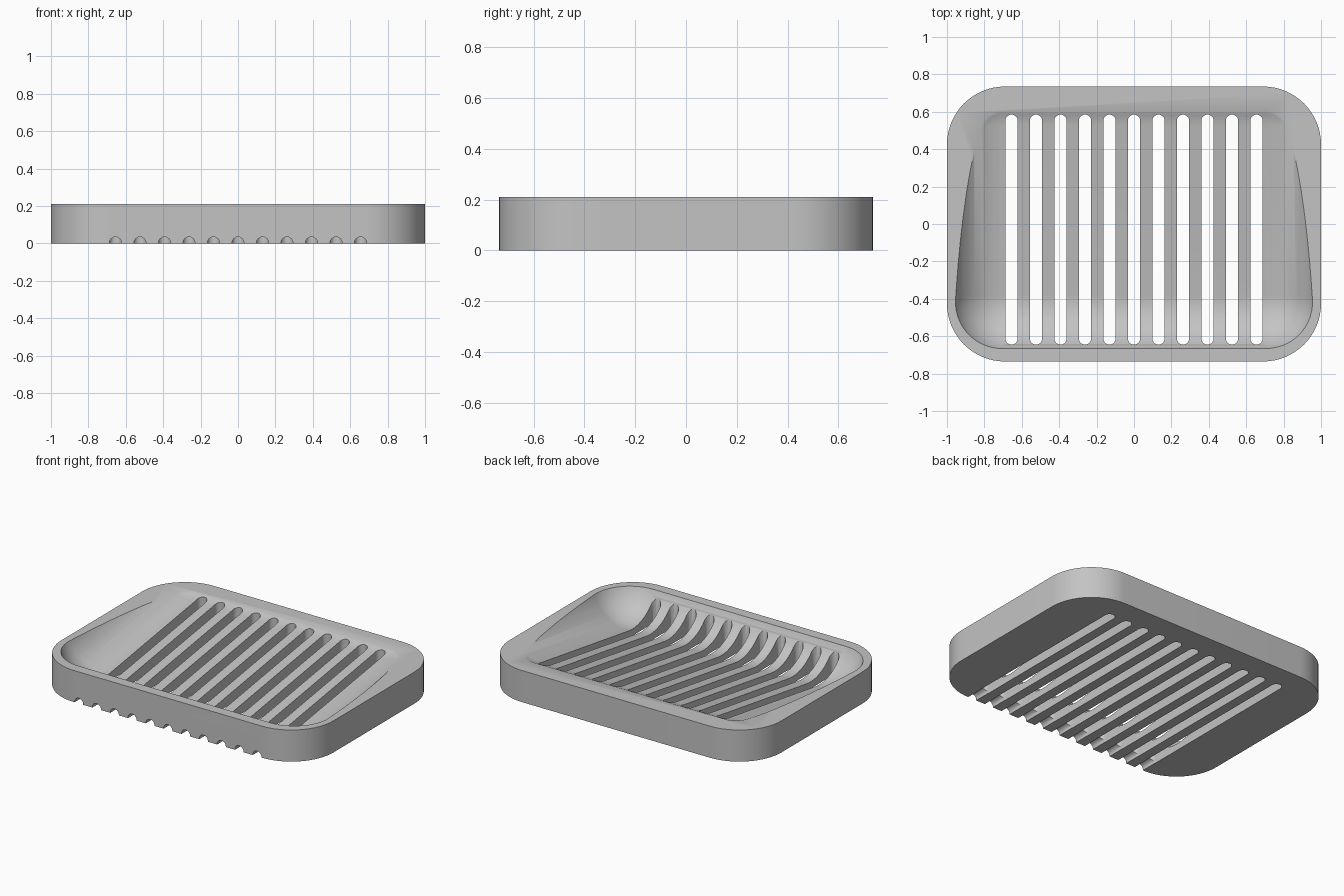
import bpy, bmesh, math
from mathutils import Matrix

if "Cube" in bpy.data.objects:
    bpy.data.objects.remove(bpy.data.objects["Cube"])

HEIGHT = 0.21
SLOTS = 11
SLOT_STEP = 0.131
SLOT_R = 0.033

grey = bpy.data.materials.new("plain grey")
grey.use_nodes = True
colour = (0.55, 0.55, 0.55, 1)
grey.diffuse_color = colour
grey.node_tree.nodes["Principled BSDF"].inputs["Base Color"].default_value = colour


def make_object(name, bm):
    bmesh.ops.recalc_face_normals(bm, faces=bm.faces)
    mesh = bpy.data.meshes.new(name)
    bm.to_mesh(mesh)
    bm.free()
    mesh.materials.append(grey)
    obj = bpy.data.objects.new(name, mesh)
    bpy.context.collection.objects.link(obj)
    return obj


def rounded_prism(bm, x0, x1, y0, y1, r, z0, z1, steps):
    """Closed upright prism with a rounded rectangle outline."""
    corners = [(x1 - r, y1 - r), (x0 + r, y1 - r), (x0 + r, y0 + r), (x1 - r, y0 + r)]
    outline = []
    for i, (cx, cy) in enumerate(corners):
        for k in range(steps + 1):
            a = math.pi / 2 * (i + k / steps)
            p = (cx + r * math.cos(a), cy + r * math.sin(a))
            if not outline or math.dist(p, outline[-1]) > 1e-4:
                outline.append(p)
    if math.dist(outline[0], outline[-1]) < 1e-4:
        outline.pop()
    low = [bm.verts.new((x, y, z0)) for x, y in outline]
    high = [bm.verts.new((x, y, z1)) for x, y in outline]
    bm.faces.new(low[::-1])
    bm.faces.new(high)
    for i in range(len(low)):
        bm.faces.new((low[i - 1], low[i], high[i], high[i - 1]))


def cut(target, cutter):
    mod = target.modifiers.new(cutter.name, 'BOOLEAN')
    mod.operation = 'DIFFERENCE'
    mod.solver = 'EXACT'
    mod.object = cutter
    bpy.context.view_layer.objects.active = target
    bpy.ops.object.modifier_apply(modifier=mod.name)
    bpy.data.objects.remove(cutter)


# Tray block with rounded corners
bm = bmesh.new()
rounded_prism(bm, -1, 1, -0.735, 0.735, 0.31, 0, HEIGHT, 16)
tray = make_object("soap_tray", bm)

# Sloping basin: hull around the points of four balls, lower at the front
bm = bmesh.new()
for x in (-0.706, 0.706):
    for y, z in ((-0.417, 0.315), (0.485, 0.453)):
        bmesh.ops.create_uvsphere(bm, u_segments=64, v_segments=48, radius=0.27,
                                  matrix=Matrix.Translation((x, y, z)))
bmesh.ops.delete(bm, geom=bm.edges[:] + bm.faces[:], context='EDGES_FACES')
bmesh.ops.convex_hull(bm, input=bm.verts[:])
bmesh.ops.delete(bm, geom=[v for v in bm.verts if not v.link_faces], context='VERTS')
cut(tray, make_object("basin_cutter", bm))

# Drain slots through the floor
slot_xs = [(i - (SLOTS - 1) / 2) * SLOT_STEP for i in range(SLOTS)]
bm = bmesh.new()
for x in slot_xs:
    rounded_prism(bm, x - SLOT_R, x + SLOT_R, -0.645, 0.585, SLOT_R, -0.1, 0.4, 6)
cut(tray, make_object("slot_cutter", bm))

# Arched drain grooves from the slots to the front face
bm = bmesh.new()
for x in slot_xs:
    turn = Matrix.Translation((x, -0.7, 0.003)) @ Matrix.Rotation(math.pi / 2, 4, 'X')
    bmesh.ops.create_cone(bm, cap_ends=True, segments=24, radius1=SLOT_R - 0.001,
                          radius2=SLOT_R - 0.001, depth=0.2, matrix=turn)
cut(tray, make_object("groove_cutter", bm))

# Smooth curves, crisp rims
bpy.ops.object.select_all(action='DESELECT')
tray.select_set(True)
bpy.context.view_layer.objects.active = tray
bpy.ops.object.shade_smooth_by_angle(angle=math.radians(35))
